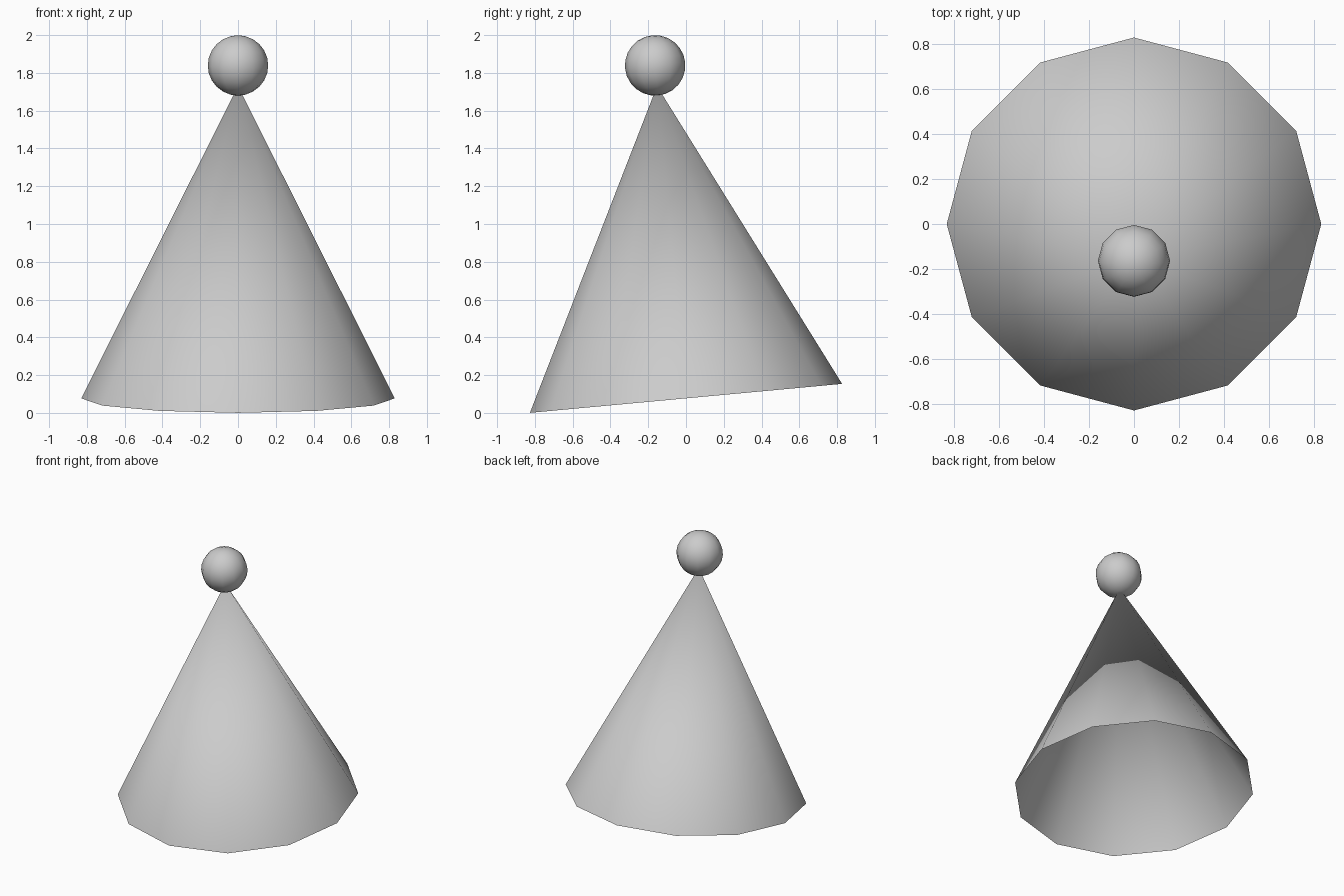
import bpy, bmesh, math
from mathutils import Matrix

if "Cube" in bpy.data.objects:
    bpy.data.objects.remove(bpy.data.objects["Cube"])

SIDES = 12
RADIUS, HEIGHT = 0.83, 1.66
BALL_RADIUS, BALL_OFFSET = 0.16, 1.77

# whole hat leans forward (towards -y) about the centre of its rim
TILT = Matrix.Translation((0, 0, 0.077)) @ Matrix.Rotation(math.radians(5.3), 4, 'X')


def add_part(name, bm):
    """Turn a bmesh into a smooth-shaded, tilted object."""
    for face in bm.faces:
        face.smooth = True
    bm.transform(TILT)
    bmesh.ops.recalc_face_normals(bm, faces=bm.faces)
    mesh = bpy.data.meshes.new(name)
    bm.to_mesh(mesh)
    bm.free()
    obj = bpy.data.objects.new(name, mesh)
    bpy.context.collection.objects.link(obj)
    return obj


# open cone with a single shared tip
cone = bmesh.new()
bmesh.ops.create_cone(cone, cap_ends=False, segments=SIDES,
                      radius1=RADIUS, radius2=0, depth=HEIGHT,
                      matrix=Matrix.Translation((0, 0, HEIGHT / 2)))
bmesh.ops.remove_doubles(cone, verts=cone.verts, dist=0.001)
add_part("hat_cone", cone)

# ball on the tip
ball = bmesh.new()
bmesh.ops.create_uvsphere(ball, u_segments=SIDES, v_segments=12, radius=BALL_RADIUS,
                          matrix=Matrix.Translation((0, 0, BALL_OFFSET)))
add_part("tip_ball", ball)
